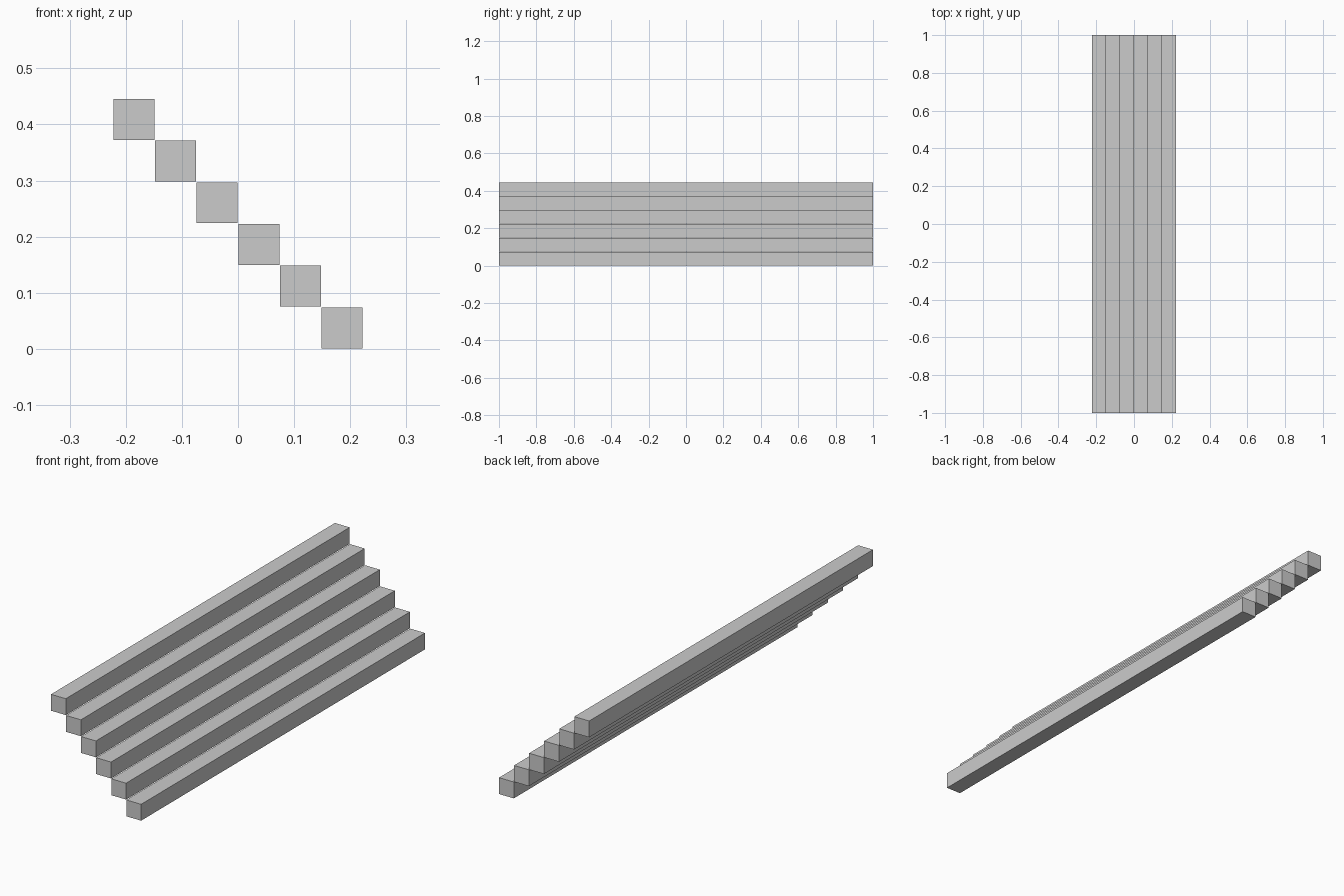
import bpy

if "Cube" in bpy.data.objects:
    bpy.data.objects.remove(bpy.data.objects["Cube"])

STEPS = 6
SIZE = 0.0730    # square section of each bar
PITCH = 0.0743   # offset between neighbouring bars (leaves a hairline gap)
LENGTH = 2.0


def bar(name, x, z):
    bpy.ops.mesh.primitive_cube_add(size=1, location=(x, 0, z))
    ob = bpy.context.object
    ob.name = name
    ob.scale = (SIZE, LENGTH, SIZE)
    bpy.ops.object.transform_apply(location=False, rotation=False, scale=True)


# Six square bars, descending towards +x
for i in range(STEPS):
    x = ((STEPS - 1) / 2 - i) * PITCH
    bar(f"stair_step_{i + 1}", x, SIZE / 2 + 0.001 + i * PITCH)
